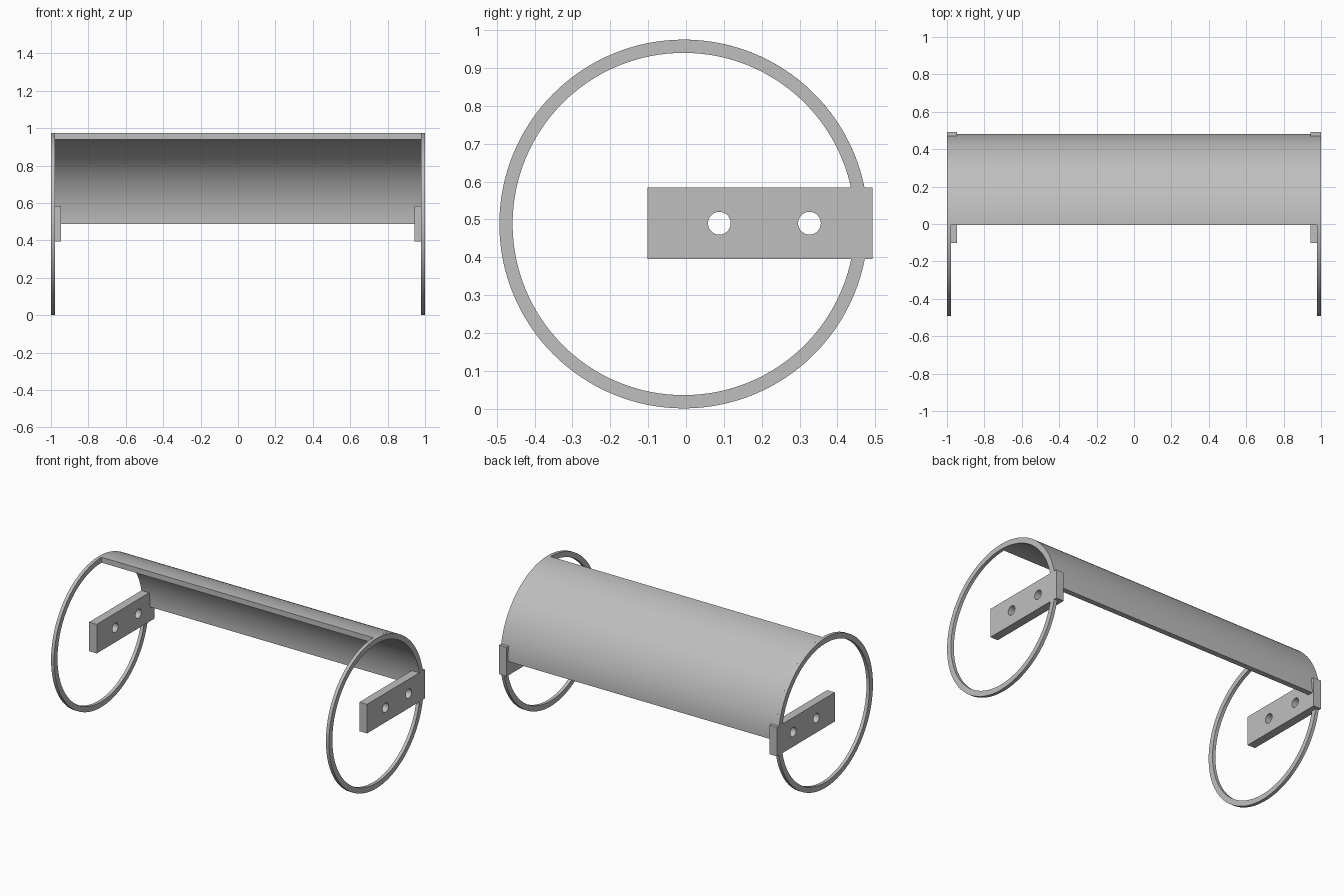
import bpy, bmesh
from math import cos, sin, pi, radians
from mathutils import Matrix

cube = bpy.data.objects.get("Cube")
if cube:
    bpy.data.objects.remove(cube, do_unlink=True)

grey = bpy.data.materials.new("light grey metal")
grey.use_nodes = True
COLOUR = (0.52, 0.52, 0.52, 1)
grey.diffuse_color = COLOUR
grey.node_tree.nodes["Principled BSDF"].inputs["Base Color"].default_value = COLOUR

CY, CZ = -0.006, 0.488        # shared axis of rings and shell
R_OUT, R_IN = 0.487, 0.452
HALF, RING_T, PLATE_T = 1.0, 0.022, 0.055
# Local x, y, z of an outline become world y, z, x
TO_WORLD = Matrix(((0, 0, 1, 0), (1, 0, 0, 0), (0, 1, 0, 0), (0, 0, 0, 1)))


def arc(cy, cz, r, start=0.0, end=2 * pi, n=128, closed=True):
    """Points on a circle or arc in the y-z plane."""
    count = n if closed else n + 1
    angles = [start + (end - start) * i / n for i in range(count)]
    return [(cy + r * cos(a), cz + r * sin(a)) for a in angles]


def extrude_outlines(name, outlines, x0, x1):
    """Fill y-z outlines (inner ones become holes) and extrude along x."""
    curve = bpy.data.curves.new(name, "CURVE")
    curve.dimensions = "2D"
    curve.fill_mode = "BOTH"
    curve.extrude = (x1 - x0) / 2
    for points in outlines:
        spline = curve.splines.new("POLY")
        spline.points.add(len(points) - 1)
        for p, (y, z) in zip(spline.points, points):
            p.co = (y, z, 0, 1)
        spline.use_cyclic_u = True
    temp = bpy.data.objects.new(name + "_outline", curve)
    bpy.context.collection.objects.link(temp)
    bpy.context.view_layer.update()
    graph = bpy.context.evaluated_depsgraph_get()
    mesh = bpy.data.meshes.new_from_object(temp.evaluated_get(graph))
    bpy.data.objects.remove(temp, do_unlink=True)

    bm = bmesh.new()
    bm.from_mesh(mesh)
    bm.transform(Matrix.Translation(((x0 + x1) / 2, 0, 0)) @ TO_WORLD)
    bmesh.ops.remove_doubles(bm, verts=bm.verts, dist=1e-5)
    bmesh.ops.recalc_face_normals(bm, faces=bm.faces)
    bm.to_mesh(mesh)
    bm.free()
    mesh.name = name
    mesh.materials.clear()
    mesh.materials.append(grey)

    obj = bpy.data.objects.new(name, mesh)
    bpy.context.collection.objects.link(obj)
    bpy.ops.object.select_all(action="DESELECT")
    obj.select_set(True)
    bpy.context.view_layer.objects.active = obj
    bpy.ops.object.shade_smooth_by_angle(angle=radians(30))
    return obj


# Quarter-round shell between the rings, from the back to the top
shell = (arc(CY, CZ, R_OUT, 0, pi / 2, 48, False)
         + arc(CY, CZ, R_IN, pi / 2, 0, 48, False))
extrude_outlines("curved_shell", [shell], -HALF + RING_T, HALF - RING_T)

# Flat end ring and drilled mounting plate on each side
ring = [arc(CY, CZ, R_OUT), arc(CY, CZ, R_IN)]
y0, y1, z0, z1 = -0.102, 0.493, 0.395, 0.584
plate = [[(y0, z0), (y1, z0), (y1, z1), (y0, z1)]]
plate += [arc(y, 0.49, 0.03, n=48) for y in (0.088, 0.326)]
for side, s in (("left", 1), ("right", -1)):
    for part, outlines, t in (("end_ring", ring, RING_T),
                              ("mounting_plate", plate, PLATE_T)):
        xs = sorted((s * HALF, s * (HALF - t)))
        extrude_outlines(f"{side}_{part}", outlines, *xs)
